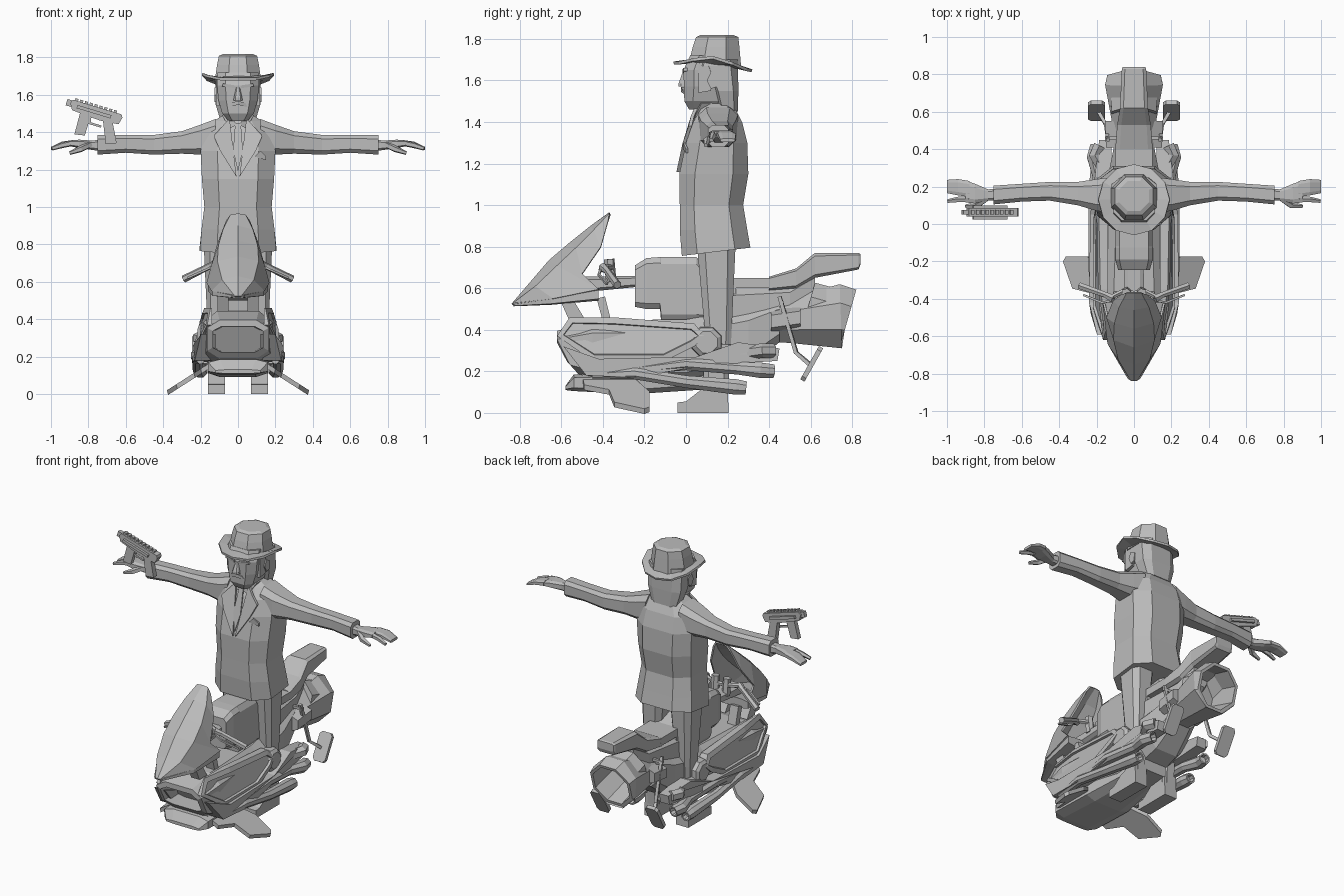
import bpy, bmesh, math
from mathutils import Vector

GREY = bpy.data.materials.new("plain grey")
GREY.diffuse_color = (0.5, 0.5, 0.5, 1)


def add(name, verts, faces, mirror=False, hollow=None, solid=0):
    """Mesh object; hollow = (face index, inset, depth) sinks one face."""
    bm = bmesh.new()
    vs = [bm.verts.new(v) for v in verts]
    fs = [bm.faces.new([vs[i] for i in f]) for f in faces]
    bmesh.ops.recalc_face_normals(bm, faces=bm.faces)
    if hollow:
        f = fs[hollow[0]]
        bmesh.ops.inset_region(bm, faces=[f], thickness=hollow[1])
        f.normal_update()
        bmesh.ops.inset_region(bm, faces=[f], thickness=0.004, depth=-hollow[2])
    me = bpy.data.meshes.new(name)
    bm.to_mesh(me)
    bm.free()
    me.materials.append(GREY)
    ob = bpy.data.objects.new(name, me)
    bpy.context.collection.objects.link(ob)
    if solid:
        ob.modifiers.new("thick", 'SOLIDIFY').thickness = solid
    if mirror:
        ob.modifiers.new("mirror", 'MIRROR')
    return ob


def bridge(name, rings, **kw):
    n = len(rings[0])
    faces = [list(range(n)), list(range((len(rings) - 1) * n, len(rings) * n))]
    for r in range(len(rings) - 1):
        for i in range(n):
            j = (i + 1) % n
            faces.append([r * n + i, r * n + j, r * n + n + j, r * n + n + i])
    return add(name, [p for ring in rings for p in ring], faces, **kw)


def loft(name, axis, secs, c=0.4, **kw):
    """Chamfered boxes (pos, a0, a1, b0, b1) joined along an axis."""
    rings = []
    for p, a0, a1, b0, b1 in secs:
        da, db = (a1 - a0) / 2 * c, (b1 - b0) / 2 * c
        ab = [(a0 + da, b0), (a1 - da, b0), (a1, b0 + db), (a1, b1 - db),
              (a1 - da, b1), (a0 + da, b1), (a0, b1 - db), (a0, b0 + db)]
        rings.append([{'x': (p, a, b), 'y': (a, p, b), 'z': (a, b, p)}[axis] for a, b in ab])
    return bridge(name, rings, **kw)


def tube(name, pts, radii, sides=6, **kw):
    pts = [Vector(p) for p in pts]
    if not isinstance(radii, list):
        radii = [radii] * len(pts)
    rings = []
    for i, p in enumerate(pts):
        d = pts[min(i + 1, len(pts) - 1)] - pts[max(i - 1, 0)]
        u = d.cross(Vector((0, 0, 1))).normalized()
        v = u.cross(d).normalized()
        angs = [(k + 0.5) * math.tau / sides for k in range(sides)]
        rings.append([p + radii[i] * (u * math.cos(a) + v * math.sin(a)) for a in angs])
    return bridge(name, rings, **kw)


def plate(name, pts, off, **kw):
    o = Vector(off)
    return bridge(name, [[Vector(p) for p in pts], [Vector(p) + o for p in pts]], **kw)


def prism(name, yz, x0, x1, **kw):
    return plate(name, [(x0, y, z) for y, z in yz], (x1 - x0, 0, 0), **kw)


# ---------- rider: coat, shirt front, legs ----------
coat = loft("coat", 'z', [(0.77, -.205, .205, -.02, .31), (0.88, -.195, .195, -.03, .295),
                          (1.0, -.18, .18, -.03, .275), (1.15, -.193, .193, -.032, .3),
                          (1.3, -.2, .2, 0, .295), (1.4, -.185, .185, .035, .27),
                          (1.46, -.13, .13, .07, .24), (1.49, -.08, .08, .09, .22)], c=.45)
for v in coat.data.vertices:          # hem rises towards the back
    if v.co.z < .8:
        v.co.z += (v.co.y - .1) * .12
plate("lapel", [(.045, .06, 1.475), (.085, .04, 1.43), (.13, .028, 1.38), (.095, 0, 1.3),
                (.008, -.03, 1.16)], (0, -.016, 0), mirror=True)
plate("shirt_collar", [(.005, .03, 1.44), (.045, .04, 1.42), (.085, .075, 1.49), (.06, .06, 1.51)],
      (0, .05, 0), mirror=True)
plate("tie", [(-.015, .04, 1.45), (.015, .04, 1.45), (.026, -.005, 1.3), (0, -.03, 1.19),
              (-.026, -.005, 1.3)], (0, -.008, 0))
plate("pocket_square", [(.09, -.005, 1.27), (.15, .01, 1.25), (.15, .01, 1.27), (.12, -.003, 1.3)],
      (0, -.01, 0))
loft("leg", 'z', [(.04, .07, .155, .08, .2), (.4, .065, .165, .09, .22), (.84, .02, .185, .05, .24)],
     mirror=True)
prism("shoe", [(-.04, 0), (-.04, .05), (0, .055), (.07, .11), (.2, .15), (.205, 0)], .07, .16, mirror=True)

# ---------- rider: arms and hands ----------
loft("sleeve", 'x', [(.12, .06, .25, 1.29, 1.47), (.2, .07, .24, 1.28, 1.44), (.3, .1, .225, 1.285, 1.405),
                     (.45, .125, .225, 1.28, 1.385), (.6, .12, .215, 1.29, 1.385),
                     (.75, .105, .205, 1.28, 1.385)], mirror=True)
loft("palm", 'x', [(.74, .125, .19, 1.3, 1.36), (.78, .125, .185, 1.305, 1.355),
                   (.85, .11, .215, 1.315, 1.36), (.9, .115, .232, 1.325, 1.355)], mirror=True)
loft("joined_fingers", 'x', [(.88, .145, .23, 1.325, 1.358), (.94, .153, .24, 1.32, 1.35),
                             (1.0, .165, .236, 1.303, 1.32)], mirror=True)
tube("index_finger", [(.88, .13, 1.342), (.94, .13, 1.33), (.995, .122, 1.312)], [.016, .016, .011], 5, mirror=True)
tube("thumb", [(.79, .135, 1.335), (.84, .1, 1.31), (.9, .095, 1.288)], [.018, .018, .01], 5, mirror=True)

# ---------- rider: head and hat ----------
loft("neck", 'z', [(1.42, -.075, .075, .08, .22), (1.54, -.07, .07, .07, .21)])
loft("head", 'z', [(1.46, -.05, .05, .015, .15), (1.5, -.085, .085, -.008, .2),
                   (1.57, -.105, .105, -.01, .23), (1.65, -.112, .112, -.012, .24),
                   (1.72, -.11, .11, .02, .24)])
loft("hair", 'z', [(1.45, -.09, .09, .16, .25), (1.55, -.12, .12, .13, .252),
                   (1.7, -.12, .12, .06, .25)])
prism("sideburn", [(.06, 1.7), (.06, 1.54), (.12, 1.55), (.15, 1.7)], .09, .118, mirror=True)
prism("ear", [(.1, 1.6), (.12, 1.56), (.15, 1.57), (.155, 1.62), (.12, 1.64)], .1, .126, mirror=True)
loft("nose", 'z', [(1.57, -.024, .024, -.036, .02), (1.585, -.022, .022, -.036, .02),
                   (1.64, -.01, .01, -.016, .02)])
plate("moustache", [(0, -.025, 1.568), (.04, -.016, 1.555), (.055, -.004, 1.53), (.02, -.022, 1.543),
                    (0, -.024, 1.545)], (0, .03, 0), mirror=True)
plate("brow", [(.015, -.018, 1.65), (.08, -.014, 1.66), (.085, -.01, 1.645), (.015, -.018, 1.635)],
      (0, .03, 0), mirror=True)
loft("hat_crown", 'z', [(1.67, -.125, .125, .01, .265), (1.76, -.112, .112, .032, .257),
                        (1.808, -.102, .102, .048, .252), (1.818, -.08, .08, .07, .23)], c=.58)
brim, N = [], 12
for r, lift in ((.6, 0), (1, 1)):
    for k in range(N):
        a = math.tau * k / N
        x, y = math.cos(a) * .19 * r, .13 + math.sin(a) * .19 * r
        brim.append((x, y, 1.69 - .1 * (y - .13) + lift * (.045 * math.cos(a) ** 4 - .018)))
add("hat_brim", brim, [(k, (k + 1) % N, N + (k + 1) % N, N + k) for k in range(N)], solid=.014)


# ---------- floating pistol, drawn in its own tilted plane ----------
def gun(name, uv, y0, y1):
    plate(name, [(-.91 + .957 * u + .29 * v, y0, 1.582 - .29 * u + .957 * v) for u, v in uv], (0, y1 - y0, 0))


gun("gun_body", [(.03, 0), (.3, 0), (.31, -.015), (.3, -.055), (.2, -.065), (.04, -.055), (.02, -.02)], .04, .085)
gun("gun_muzzle", [(0, -.005), (.04, -.005), (.04, -.04), (0, -.04)], .05, .075)
gun("gun_magazine", [(.085, -.04), (.145, -.04), (.145, -.165), (.09, -.175)], .048, .078)
gun("gun_grip", [(.21, -.05), (.265, -.05), (.32, -.155), (.265, -.175)], .045, .08)
gun("gun_trigger_guard", [(.14, -.06), (.15, -.06), (.155, -.088), (.215, -.088), (.215, -.1), (.145, -.1)], .055, .07)
for i in range(9):
    gun("gun_rail_tooth", [(.04 + .027 * i, -.005), (.057 + .027 * i, -.005), (.057 + .027 * i, .012),
                           (.04 + .027 * i, .012)], .05, .075)
gun("gun_side_rail", [(.06, -.02), (.25, -.02), (.25, -.038), (.06, -.038)], .025, .1)

# ---------- bike: windscreen and nose ----------
rows = [((-.84, .525), (.018, -.838, .525), (.035, -.825, .523)),
        ((-.75, .63), (.085, -.725, .61), (.142, -.64, .55)),
        ((-.66, .735), (.11, -.62, .71), (.168, -.42, .595)),
        ((-.56, .82), (.105, -.53, .795), (.148, -.5, .67)),
        ((-.46, .9), (.08, -.445, .88), (.112, -.41, .8)),
        ((-.37, .965), (.04, -.37, .96), (.065, -.375, .925))]
gv = [p for c, m, s in rows for p in ((0, *c), m, s)]
add("windscreen", gv, [(3 * r + i, 3 * r + i + 1, 3 * r + i + 4, 3 * r + i + 3) for r in range(5) for i in (0, 1)],
    mirror=True, solid=.012)
loft("nose_underside", 'y', [(-.83, -.03, .03, .513, .53), (-.65, -.135, .135, .52, .555),
                             (-.42, -.16, .16, .54, .6)], c=.3)
prism("front_fork", [(-.6, .53), (-.56, .44), (-.48, .44), (-.54, .54)], .05, .11, mirror=True)
prism("rear_fork", [(-.43, .55), (-.4, .44), (-.36, .44), (-.39, .56)], .05, .11, mirror=True)
loft("steering_stem", 'y', [(-.5, -.06, .06, .58, .655), (-.2, -.05, .05, .61, .66)])
tube("handlebar", [(0, -.37, .69), (.06, -.36, .7), (.12, -.39, .7)], .014, mirror=True)
tube("hand_grip", [(.11, -.4, .7), (.15, -.38, .685), (.29, -.33, .615)], [.024, .017, .02], mirror=True)
tube("brake_lever", [(.12, -.41, .69), (.17, -.42, .665), (.27, -.38, .62)], .008, 4, mirror=True)
tube("bar_clamp", [(.04, -.36, .63), (.042, -.37, .74)], .026, mirror=True)

# ---------- bike: hull ----------
hull = loft("hull", 'y', [(-.62, -.165, .165, .19, .395), (-.45, -.185, .185, .14, .445),
                          (0, -.16, .16, .13, .45), (.3, -.13, .13, .22, .5), (.45, -.1, .1, .34, .54)],
            c=.4, hollow=(0, .035, .12))
for v in hull.data.vertices:          # rake the intake backwards at the bottom
    if v.co.y < -.46 and v.co.z < .3:
        v.co.y += (.3 - v.co.z) * .9
loft("belly", 'y', [(-.58, -.12, .12, .11, .13), (-.54, -.16, .16, .105, .185), (-.25, -.16, .16, .09, .2),
                    (.2, -.1, .1, .12, .24)])
upper = prism("upper_side_panel", [(-.62, .37), (-.56, .46), (-.35, .46), (.04, .43), (.09, .37), (.04, .32),
                                   (-.1, .25), (-.45, .25)], .14, .22, mirror=True, hollow=(1, .03, .015))
lower = prism("lower_side_panel", [(-.59, .32), (-.48, .18), (-.25, .17), (.1, .23), (.44, .25), (.45, .31),
                                   (.25, .34), (.05, .27), (-.42, .26)], .12, .24, mirror=True)
for v in list(upper.data.vertices) + list(lower.data.vertices):
    if v.co.x > .15:                  # panels narrow to nose, top and tail
        v.co.x -= max(0, -.45 - v.co.y) * .3 + max(0, v.co.z - .36) * .4 + max(0, v.co.y) * .12
tube("side_hub", [(.1, .1, .34), (.19, .1, .34), (.205, .1, .34)], [.085, .075, .055], 8, mirror=True)
wing = [(.12, -.5), (.2, -.49), (.235, -.37), (.33, -.345), (.38, -.2), (.365, -.175), (.25, -.175), (.12, -.27)]
plate("side_wing", [(x, y, .135 - .115 * (x - .2) / .18) for x, y in wing], (-.006, 0, -.025), mirror=True)

# ---------- bike: exhaust pipes ----------
tube("upper_exhaust", [(.2, -.3, .2), (.205, 0, .235), (.19, .25, .215), (.215, .36, .205), (.2, .42, .2)],
     [.025, .032, .033, .04, .036], 8, mirror=True, hollow=(1, .01, .03))
tube("lower_exhaust", [(.2, -.45, .18), (.215, -.25, .19), (.215, 0, .15), (.2, .24, .125), (.2, .29, .12)],
     [.02, .03, .032, .04, .034], 8, mirror=True, hollow=(1, .01, .03))
tube("inner_exhaust", [(.15, .1, .3), (.17, .3, .29), (.21, .37, .3), (.185, .42, .3)], .035, 6, mirror=True)

# ---------- bike: tank, seat, tail ----------
loft("tank", 'y', [(-.245, -.085, .085, .51, .71), (-.19, -.1, .1, .5, .745), (-.125, -.1, .1, .5, .75),
                   (-.12, -.1, .1, .44, .75), (.05, -.1, .1, .44, .75), (.09, -.1, .1, .44, .7),
                   (.24, -.1, .1, .44, .64)], c=.22)
loft("rear_frame", 'y', [(.2, -.11, .11, .42, .6), (.5, -.08, .08, .46, .61), (.62, -.05, .05, .54, .68)])
prism("seat", [(.2, .6), (.22, .65), (.4, .65), (.41, .6)], -.1, .1)
loft("tail_seat", 'y', [(.4, -.1, .1, .59, .655), (.53, -.09, .09, .6, .695), (.62, -.075, .075, .65, .77),
                        (.83, -.065, .065, .69, .77), (.84, -.06, .06, .715, .765)], c=.25)

# ---------- bike: rear jet and foot pedals ----------
tube("rear_jet", [(0, .25, .44), (0, .5, .445), (0, .745, .465), (0, .78, .455)], [.095, .118, .167, .155], 8,
     hollow=(1, .02, .2))
loft("jet_collar", 'y', [(.41, -.15, .15, .38, .5), (.55, -.155, .155, .4, .52)], c=.5)
tube("pedal_strut", [(.14, .45, .56), (.15, .53, .29), (.19, .6, .23)], .013, 4, mirror=True)
tube("pedal_brace", [(.06, .46, .53), (.155, .46, .53)], .012, 4, mirror=True)
plate("pedal", [(x, .615 + .045 * t, .23 + .08 * t) for x, t in
                ((.155, -.8), (.17, -1), (.23, -1), (.245, -.8), (.245, .8), (.23, 1), (.17, 1), (.155, .8))],
      (0, -.02, .012), mirror=True)
